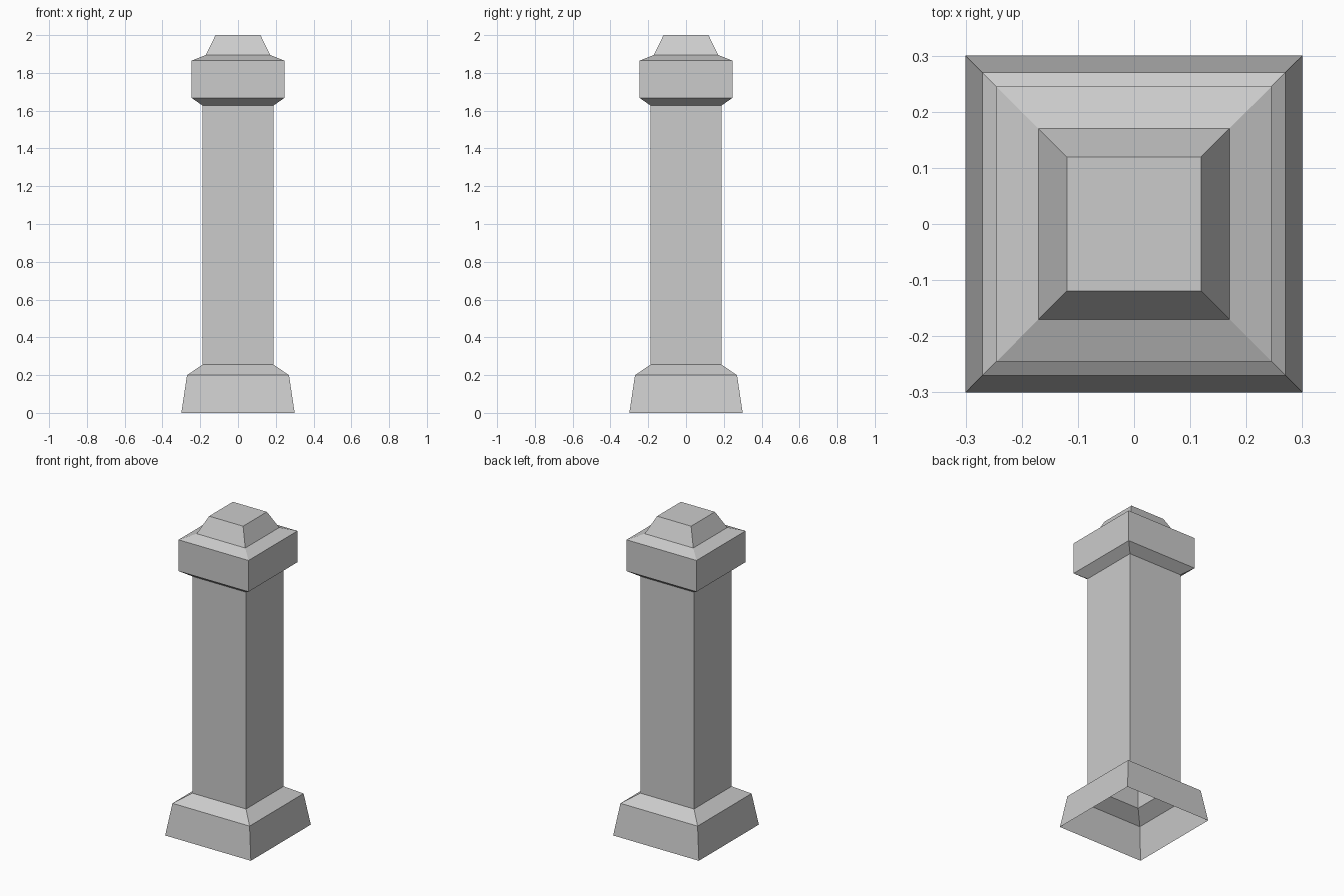
import bpy
import bmesh

if "Cube" in bpy.data.objects:
    bpy.data.objects.remove(bpy.data.objects["Cube"])


def square_loft(name, profile, cap_top=False):
    """Stack square rings given as (half width, height) and skin the sides."""
    bm = bmesh.new()
    rings = [[bm.verts.new((sx * h, sy * h, z))
              for sx, sy in ((-1, -1), (1, -1), (1, 1), (-1, 1))]
             for h, z in profile]
    for low, high in zip(rings, rings[1:]):
        for i in range(4):
            j = (i + 1) % 4
            bm.faces.new((low[i], low[j], high[j], high[i]))
    if cap_top:
        bm.faces.new(rings[-1])
    mesh = bpy.data.meshes.new(name)
    bm.to_mesh(mesh)
    bm.free()
    obj = bpy.data.objects.new(name, mesh)
    bpy.context.collection.objects.link(obj)
    return obj


# Tapered plinth, hollow and open underneath
square_loft("base", [(0.30, 0), (0.27, 0.20), (0.188, 0.255)])

# Straight square shaft
square_loft("shaft", [(0.188, 0.255), (0.188, 1.627)])

# Flared capital with a sloped roof and small tapered finial
square_loft("capital", [(0.188, 1.627), (0.245, 1.667), (0.245, 1.865), (0.17, 1.895)])
square_loft("finial", [(0.17, 1.895), (0.119, 2.0)], cap_top=True)
